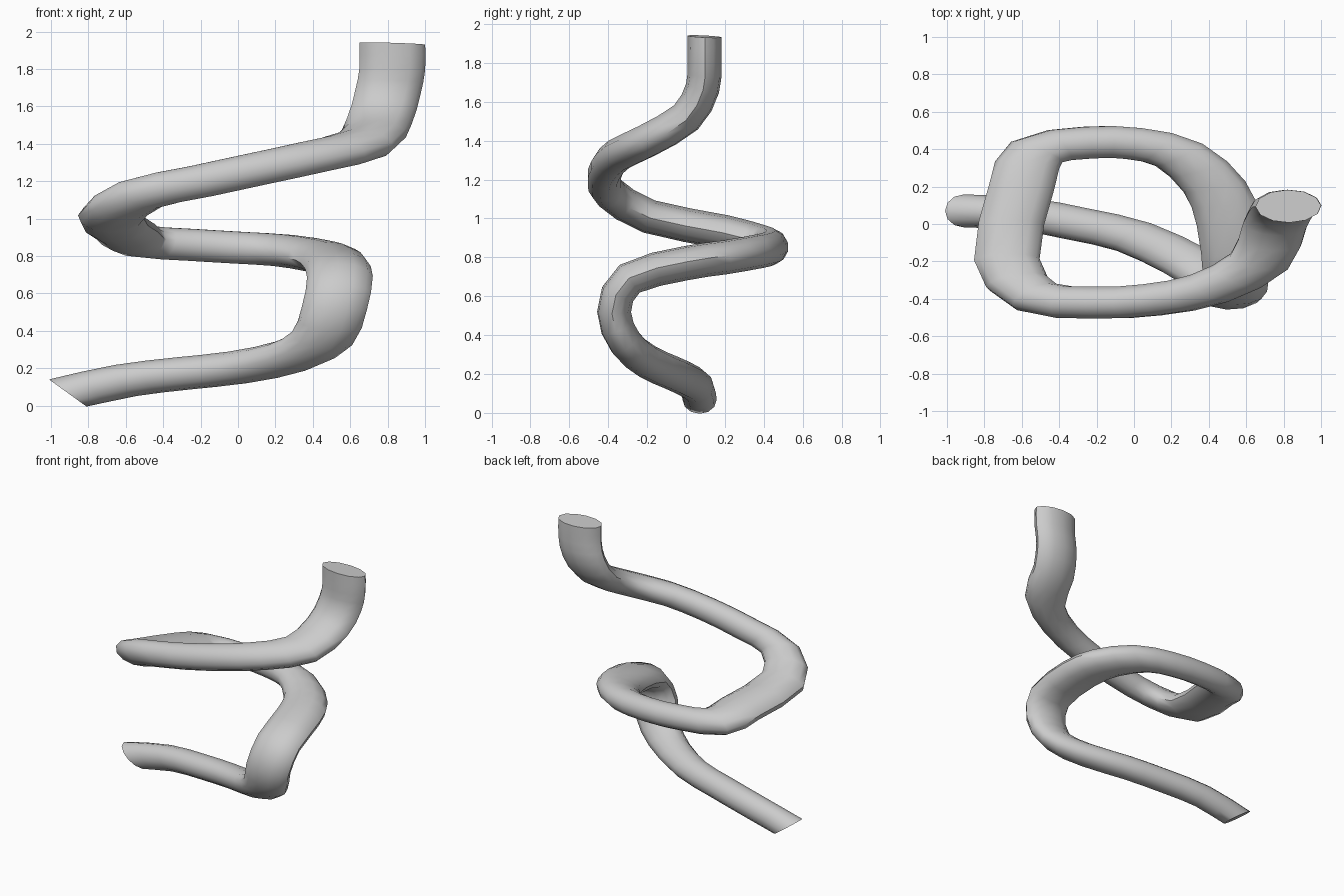
import bpy, bmesh, math
from mathutils import Vector

if "Cube" in bpy.data.objects:
    bpy.data.objects.remove(bpy.data.objects["Cube"])

SIDES, RADIUS, STRETCH = 12, 0.088, 2.0

# centre line of the winding tube
PATH = [
    (-.91, .07, .068), (-.6, .055, .135), (-.3, .0, .172), (0, -.07, .205),
    (.28, -.2, .265), (.45, -.31, .36), (.515, -.37, .52), (.545, -.29, .69),
    (.51, 0, .77), (.43, .2, .80), (.24, .37, .83), (0, .43, .845),
    (-.25, .435, .86), (-.52, .385, .88), (-.6, .2, .93), (-.68, -.19, 1.01),
    (-.52, -.39, 1.13), (-.2, -.42, 1.2), (.1, -.405, 1.265),
    (.4, -.345, 1.33), (.67, -.2, 1.40), (.755, 0, 1.52),
    (.80, .085, 1.67), (.825, .095, 1.80), (.825, .095, 1.936)]

# the tube is round before it is stretched along x
pts = [Vector((x / STRETCH, y, z)) for x, y, z in PATH]


def smooth_path(p):
    """Insert one rounded midpoint between each pair of points."""
    out = []
    for i in range(len(p) - 1):
        a, b = p[max(i - 1, 0)], p[min(i + 2, len(p) - 1)]
        out += [p[i], (p[i] + p[i + 1]) * 0.5625 - (a + b) * 0.0625]
    return out + [p[-1]]


line = smooth_path(pts)
last = len(line) - 1
tangents = []
for i in range(last + 1):
    a = (line[i] - line[max(i - 1, 0)]).normalized()
    b = (line[min(i + 1, last)] - line[i]).normalized()
    tangents.append((a + b).normalized())
tangents[0] = Vector((.13, 0, .09)).normalized()     # slanted lower end
tangents[-1] = Vector((.06, .05, 1)).normalized()    # slightly tilted upper end

# sweep the circle with a frame that never twists
bm = bmesh.new()
normal = Vector((0, 1, 0))
rings = []
for i, (p, t) in enumerate(zip(line, tangents)):
    if i:
        normal = tangents[i - 1].rotation_difference(t) @ normal
    normal = (normal - t * normal.dot(t)).normalized()
    side = t.cross(normal)
    ring = []
    for k in range(SIDES):
        ang = 2 * math.pi * k / SIDES
        v = p + (normal * math.cos(ang) + side * math.sin(ang)) * RADIUS
        ring.append(bm.verts.new((v.x * STRETCH, v.y, v.z)))
    rings.append(ring)
for a, b in zip(rings, rings[1:]):
    for k in range(SIDES):
        n = (k + 1) % SIDES
        bm.faces.new((a[k], a[n], b[n], b[k]))

# flat end caps
bm.faces.new(rings[0][::-1])
bm.faces.new(rings[-1])
bmesh.ops.recalc_face_normals(bm, faces=bm.faces)

mesh = bpy.data.meshes.new("coiled_tube")
bm.to_mesh(mesh)
bm.free()
tube = bpy.data.objects.new("coiled_tube", mesh)
bpy.context.collection.objects.link(tube)

grey = bpy.data.materials.new("light_grey")
grey.diffuse_color = (0.6, 0.6, 0.6, 1)
grey.use_nodes = True
grey.node_tree.nodes["Principled BSDF"].inputs["Base Color"].default_value = grey.diffuse_color
mesh.materials.append(grey)

bpy.context.view_layer.objects.active = tube
tube.select_set(True)
bpy.ops.object.shade_smooth_by_angle(angle=math.radians(50))
